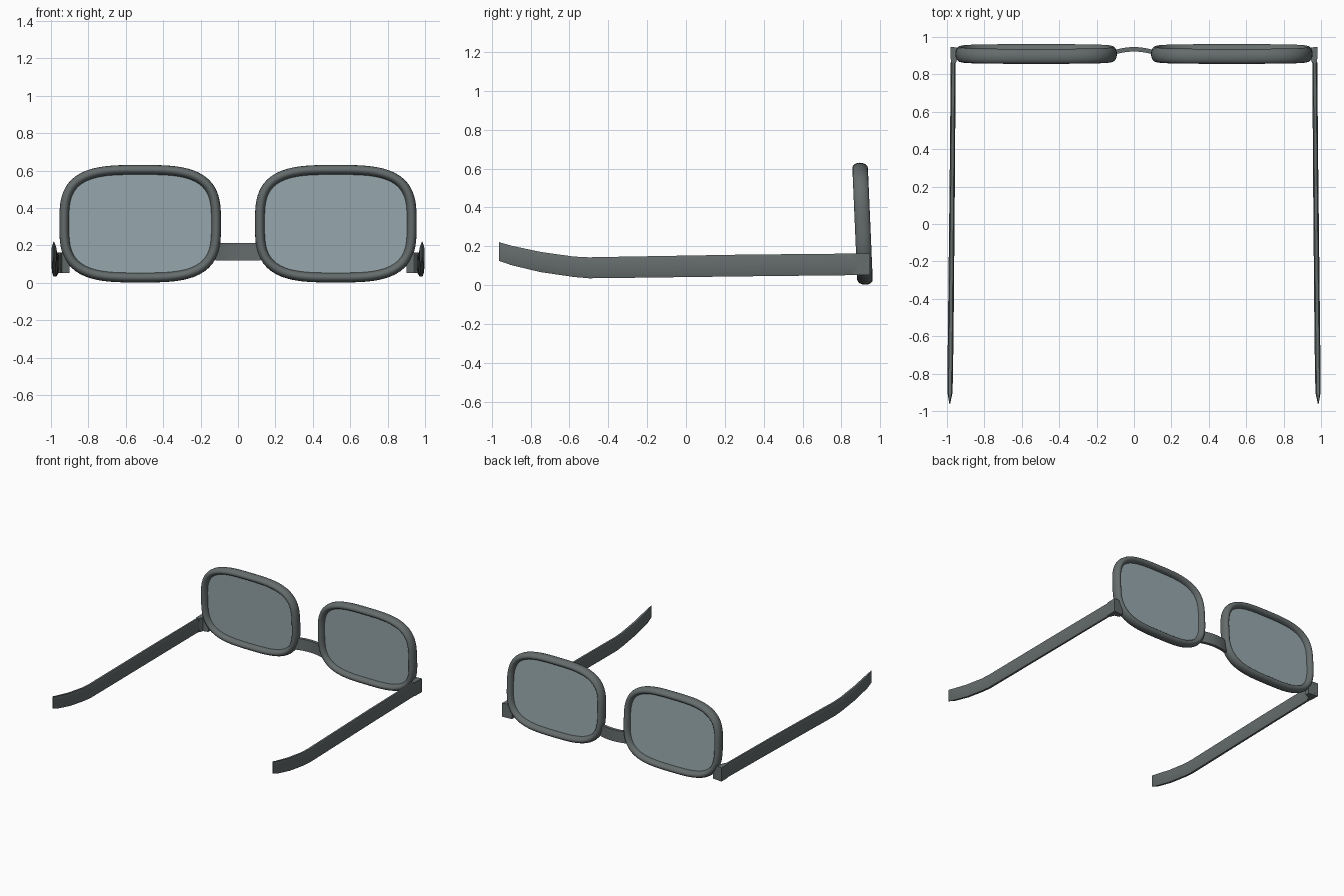
import bpy, bmesh, math
from mathutils import Vector

if "Cube" in bpy.data.objects:
    bpy.data.objects.remove(bpy.data.objects["Cube"])

TILT = 0.026 / 0.6          # rims lean back towards the top
CX, CZ, CY = 0.523, 0.316, 0.909

lens_mat = bpy.data.materials.new("lens_tint")
lens_mat.diffuse_color = (0.32, 0.40, 0.43, 0.65)
lens_mat.use_nodes = True
lens_mat.node_tree.nodes["Principled BSDF"].inputs["Base Color"].default_value = lens_mat.diffuse_color
frame_mat = bpy.data.materials.new("frame_dark")
frame_mat.diffuse_color = (0.13, 0.15, 0.15, 1)
frame_mat.use_nodes = True
frame_mat.node_tree.nodes["Principled BSDF"].inputs["Base Color"].default_value = frame_mat.diffuse_color


def finish(name, bm, mat, angle=40):
    bmesh.ops.recalc_face_normals(bm, faces=bm.faces)
    me = bpy.data.meshes.new(name)
    bm.to_mesh(me)
    bm.free()
    ob = bpy.data.objects.new(name, me)
    bpy.context.collection.objects.link(ob)
    me.materials.append(mat)
    bpy.ops.object.select_all(action='DESELECT')
    bpy.context.view_layer.objects.active = ob
    ob.select_set(True)
    bpy.ops.object.shade_smooth_by_angle(angle=math.radians(angle))
    return ob


def mirror(ob):
    m = ob.modifiers.new("mirror", 'MIRROR')
    m.use_mirror_merge = False
    pivot = bpy.data.objects.get("mirror_pivot")
    if not pivot:
        pivot = bpy.data.objects.new("mirror_pivot", None)
        pivot.hide_render = True
        bpy.context.collection.objects.link(pivot)
    m.mirror_object = pivot
    return ob


def loft(bm, rings, closed=False):
    vs = [[bm.verts.new(p) for p in r] for r in rings]
    n, k = len(vs), len(vs[0])
    for i in range(n if closed else n - 1):
        a, b = vs[i], vs[(i + 1) % n]
        for j in range(k):
            bm.faces.new((a[j], a[(j + 1) % k], b[(j + 1) % k], b[j]))
    if not closed:
        bm.faces.new(vs[0])
        bm.faces.new(vs[-1])


def outline(a, b, n=3.3, count=96):
    # rounded-rectangle curve with its outward normals
    pts = []
    for i in range(count):
        t = 2 * math.pi * i / count
        c, s = math.cos(t), math.sin(t)
        r = (abs(c) ** n + abs(s) ** n) ** (-1 / n)
        u, v = r * c, r * s
        nx = math.copysign(abs(u) ** (n - 1), u) / a
        nz = math.copysign(abs(v) ** (n - 1), v) / b
        pts.append((a * u, b * v, Vector((nx, nz)).normalized()))
    return pts


def place(x, y, z):
    return (CX + x, CY + y - TILT * z, CZ + z)


# rim: elliptical section swept round the lens outline
A, B, RW, RD = 0.406, 0.288, 0.026, 0.040
rings = []
for x, z, nrm in outline(A, B):
    ring = []
    for j in range(16):
        t = 2 * math.pi * j / 16
        w = RW * math.cos(t)
        ring.append(place(x + nrm.x * w, RD * math.sin(t), z + nrm.y * w))
    rings.append(ring)
bm = bmesh.new()
loft(bm, rings, closed=True)
mirror(finish("rim", bm, frame_mat))

# lens: thin pane seated in the middle of the rim
bm = bmesh.new()
loft(bm, [[place(x, y, z) for x, z, _ in outline(A - 0.01, B - 0.01)] for y in (-0.004, 0.004)])
mirror(finish("lens", bm, lens_mat))

# bridge: slightly arched flat strip
rings = []
for i in range(13):
    x = -0.12 + 0.02 * i
    y = 0.934 - 0.018 * (x / 0.11) ** 2
    rings.append([(x, y - 0.012, 0.12), (x, y + 0.012, 0.12),
                  (x, y + 0.012, 0.213), (x, y - 0.012, 0.213)])
bm = bmesh.new()
loft(bm, rings)
finish("bridge", bm, frame_mat)

# hinge end piece: wedge joining rim and temple
bm = bmesh.new()
plan = [(0.90, 0.905), (0.94, 0.895), (0.953, 0.86), (0.979, 0.86), (0.982, 0.947), (0.90, 0.94)]
loft(bm, [[(x, y, z) for x, y in plan] for z in (0.052, 0.163)])
mirror(finish("end_piece", bm, frame_mat, 30))

# temple: y, bottom z, top z, centre x, half thickness
stations = [(0.945, 0.052, 0.163, 0.966, 0.013), (0.3, 0.045, 0.157, 0.971, 0.014),
            (-0.4, 0.036, 0.145, 0.978, 0.015), (-0.5, 0.035, 0.143, 0.979, 0.015),
            (-0.58, 0.042, 0.147, 0.980, 0.015), (-0.75, 0.067, 0.171, 0.982, 0.015),
            (-0.9, 0.103, 0.203, 0.984, 0.014), (-0.962, 0.124, 0.221, 0.985, 0.002)]
rings = []
for y, z0, z1, x, h in stations:
    zb = (z1 - z0) * 0.2
    rings.append([(x - h * 0.55, y, z0), (x + h * 0.55, y, z0), (x + h, y, z0 + zb), (x + h, y, z1 - zb),
                  (x + h * 0.55, y, z1), (x - h * 0.55, y, z1), (x - h, y, z1 - zb), (x - h, y, z0 + zb)])
bm = bmesh.new()
loft(bm, rings)
mirror(finish("temple", bm, frame_mat))
